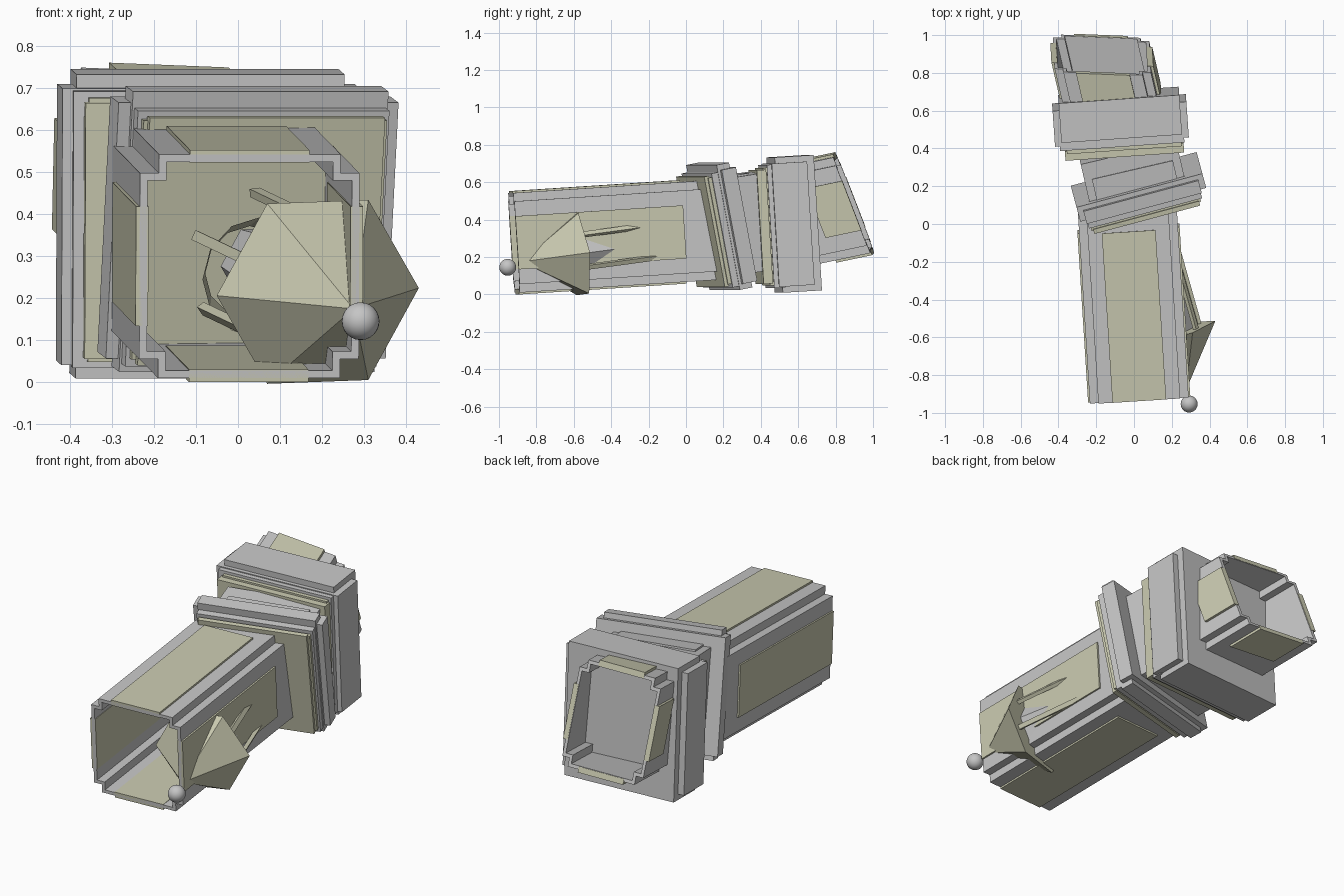
import bpy, bmesh, math
from mathutils import Matrix, Vector

cube = bpy.data.objects.get("Cube")
if cube:
    bpy.data.objects.remove(cube, do_unlink=True)


def material(name, color):
    m = bpy.data.materials.new(name)
    m.use_nodes = True
    m.diffuse_color = (*color, 1)
    m.node_tree.nodes["Principled BSDF"].inputs["Base Color"].default_value = (*color, 1)
    return m


grey = material("hull grey", (0.56, 0.56, 0.56))
tan = material("panel tan", (0.58, 0.58, 0.43))


def frame(origin, x, y, z):
    m = Matrix((x, y, z)).transposed().to_4x4()
    m.translation = origin
    return m


def tilted(origin, yaw, pitch):
    return (Matrix.Translation(origin) @ Matrix.Rotation(math.radians(yaw), 4, "Z")
            @ Matrix.Rotation(math.radians(pitch), 4, "X"))


def finish(name, bm, mat, matrix):
    bmesh.ops.transform(bm, matrix=matrix, verts=bm.verts)
    bmesh.ops.recalc_face_normals(bm, faces=bm.faces)
    me = bpy.data.meshes.new(name)
    bm.to_mesh(me)
    bm.free()
    me.materials.append(mat)
    ob = bpy.data.objects.new(name, me)
    bpy.context.collection.objects.link(ob)
    return ob


def box(name, mat, matrix, center, size):
    bm = bmesh.new()
    bmesh.ops.create_cube(bm, size=1)
    bmesh.ops.transform(bm, matrix=Matrix.Translation(center) @ Matrix.Diagonal((*size, 1)),
                        verts=bm.verts)
    return finish(name, bm, mat, matrix)


def cone(name, mat, matrix, sides, r1, r2, z1, z2, caps=True):
    bm = bmesh.new()
    bmesh.ops.create_cone(bm, cap_ends=caps, segments=sides, radius1=r1, radius2=r2,
                          depth=z2 - z1)
    spin = Matrix.Rotation(math.pi / 2, 4, "Z")
    return finish(name, bm, mat, matrix @ Matrix.Translation((0, 0, (z1 + z2) / 2)) @ spin)


def notched(hx, hz, c):
    """Rectangle with a square notch in every corner, going round once."""
    pts = []
    for sx, sz in ((1, 1), (-1, 1), (-1, -1), (1, -1)):
        corner = [(hx, hz - c), (hx - c, hz - c), (hx - c, hz)]
        if sx * sz < 0:
            corner.reverse()
        pts += [(sx * a, sz * b) for a, b in corner]
    return pts


def tube(name, matrix, hx, hz, length, wall=0.018, notch=0.045):
    bm = bmesh.new()
    outer, inner = notched(hx, hz, notch), notched(hx - wall, hz - wall, notch)
    rings = [[bm.verts.new((a, y, b)) for a, b in prof]
             for prof, y in ((outer, 0), (outer, length), (inner, length), (inner, 0))]
    n = len(outer)
    for k in range(4):
        r, s = rings[k], rings[(k + 1) % 4]
        for i in range(n):
            j = (i + 1) % n
            bm.faces.new((r[i], r[j], s[j], s[i]))
    return finish(name, bm, grey, matrix)


def side_panels(prefix, matrix, hx, hz, y0, y1, width=0.285, thick=0.03):
    mid, length = (y0 + y1) / 2, y1 - y0
    for side, s in (("left", 1), ("right", -1)):
        box(f"{prefix}_{side}_panel", tan, matrix, (s * hx, mid, 0), (thick, length, width))
    for side, s in (("top", 1), ("bottom", -1)):
        box(f"{prefix}_{side}_panel", tan, matrix, (0, mid, s * hz), (width, length, thick))


# Front corridor, open at the front
front = tilted((0.027, -0.92, 0.276), 3.6, 3.7)
tube("front_corridor", front, 0.262, 0.267, 1.06)
side_panels("front", front, 0.256, 0.262, 0, 0.9)

# Front collar: stepped plates
collar = tilted((0.055, 0.08, 0.335), 15, 11)
box("front_collar_trim", tan, collar, (0, 0.01, 0), (0.58, 0.025, 0.60))
box("front_collar_plate", tan, collar, (0, 0.03, 0), (0.60, 0.03, 0.58))
box("front_collar_step", grey, collar, (0, 0.06, 0), (0.62, 0.05, 0.62))
box("front_collar_tall", grey, collar, (0, 0.105, 0.01), (0.63, 0.07, 0.68))
box("front_collar_wide", grey, collar, (0, 0.125, 0.01), (0.69, 0.08, 0.62))

# Joint between the two modules
joint = tilted((0.0, 0.25, 0.37), 13, 9)
box("joint_block", grey, joint, (0, 0.04, 0), (0.52, 0.26, 0.52))
box("joint_top_plate", grey, joint, (0, 0.0, 0.262), (0.44, 0.16, 0.015))

# Rear collar: tan lip and a thick cross-stepped body
rear_collar = tilted((-0.05, 0.38, 0.36), 4, 3.5)
box("rear_collar_lip", tan, rear_collar, (0, 0.02, 0), (0.63, 0.05, 0.61))
box("rear_collar_trim", tan, rear_collar, (0, 0.05, 0), (0.61, 0.04, 0.63))
box("rear_collar_step", grey, rear_collar, (-0.01, 0.08, 0), (0.66, 0.06, 0.66))
box("rear_collar_tall", grey, rear_collar, (-0.01, 0.20, 0.005), (0.64, 0.21, 0.725))
box("rear_collar_wide", grey, rear_collar, (-0.01, 0.17, 0.005), (0.71, 0.19, 0.66))

# Rear corridor, open at the back
axis = Vector((-0.22, 0.95, 0.2))
rear = frame(Vector((-0.17, 0.895, 0.485)) - axis * 0.36,
             (1, -0.04, -0.04), axis, (0.02, -0.36, 0.93))
tube("rear_corridor", rear, 0.255, 0.275, 0.36)
side_panels("rear", rear, 0.255, 0.275, 0.16, 0.362)

# Antenna: six-sided cone with a ball tip, set through the corridor wall
n = Vector((-0.283, 1, 0.135)).normalized()
u = (Vector((1, 0, 0)) - n * n.x).normalized()
dish = frame((0.19, -0.58, 0.215), u, n.cross(u), n)
spin = Matrix.Rotation(math.pi / 2, 4, "Z")
bm = bmesh.new()
base = [bm.verts.new((0.25 * math.cos(k * math.pi / 3), 0.25 * math.sin(k * math.pi / 3), 0))
        for k in range(6)]
tip = bm.verts.new((0, 0, -0.315))
bm.faces.new(base)
for k in range(6):
    bm.faces.new((base[k], base[(k + 1) % 6], tip))
finish("antenna_cone", bm, tan, dish)

# Body, flared end ring and struts behind the cone
cone("antenna_body", grey, dish, 6, 0.14, 0.10, 0, 0.5)
cone("antenna_end_ring", tan, dish @ Matrix.Translation((0, 0.03, 0)), 12,
     0.145, 0.11, 0.5, 0.6, caps=False)
for k in range(6):
    turn = Matrix.Rotation(math.radians(25 + 60 * k), 4, "Z")
    box(f"antenna_strut_{k + 1}", tan, dish @ turn, (0.175, 0, 0.25), (0.02, 0.025, 0.5))

# Ball at the tip
bpy.ops.mesh.primitive_uv_sphere_add(segments=24, ring_count=12, radius=0.045,
                                     location=(0.292, -0.953, 0.145))
ball = bpy.context.object
ball.name = "antenna_ball"
ball.data.materials.append(grey)
bpy.ops.object.shade_smooth()
